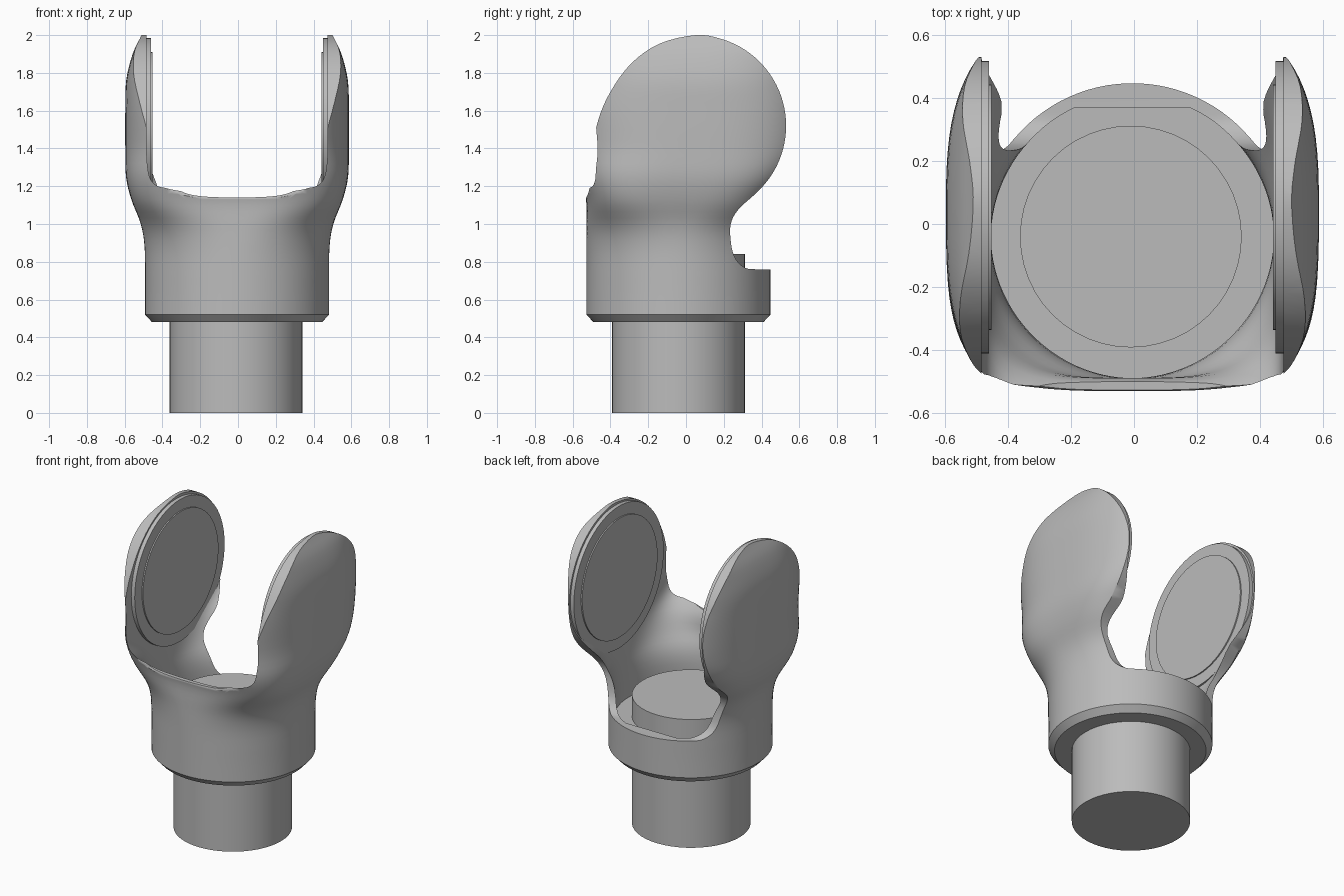
import bpy, bmesh, math
from mathutils import Vector

if "Cube" in bpy.data.objects:
    bpy.data.objects.remove(bpy.data.objects["Cube"])

CX, CY = -0.005, -0.04          # axis of the round base

grey = bpy.data.materials.new("plain_grey")
grey.use_nodes = True
grey.diffuse_color = (0.5, 0.5, 0.5, 1)
grey.node_tree.nodes["Principled BSDF"].inputs["Base Color"].default_value = (0.5, 0.5, 0.5, 1)


def make(name, bm):
    bmesh.ops.recalc_face_normals(bm, faces=bm.faces)
    mesh = bpy.data.meshes.new(name)
    bm.to_mesh(mesh)
    bm.free()
    mesh.materials.append(grey)
    obj = bpy.data.objects.new(name, mesh)
    bpy.context.collection.objects.link(obj)
    return obj


def smooth(rows, steps):
    """Catmull-Rom curve through rows of any dimension."""
    pts = [Vector(r) for r in rows]
    out = []
    for i in range(len(pts) - 1):
        a, b, c, d = pts[max(i - 1, 0)], pts[i], pts[i + 1], pts[min(i + 2, len(pts) - 1)]
        for k in range(steps):
            t = k / steps
            out.append(0.5 * (2 * b + (c - a) * t + (2 * a - 5 * b + 4 * c - d) * t ** 2
                              + (3 * b - a - 3 * c + d) * t ** 3))
    return out + [pts[-1]]


def loft(name, rows, segments=96, clip=None):
    """Superellipse sections: height, half width, centre y, half depth, exponent."""
    bm = bmesh.new()
    rings = []
    for z, w, yc, d, n in rows:
        ring = []
        for k in range(segments):
            a = 2 * math.pi * (k + 0.5) / segments
            c, s = math.cos(a), math.sin(a)
            x = CX + w * math.copysign(abs(c) ** (2 / n), c)
            y = yc + d * math.copysign(abs(s) ** (2 / n), s)
            if clip and z < 0.9:
                y = min(y, clip)
            ring.append(bm.verts.new((x, y, z)))
        rings.append(ring)
    for low, high in zip(rings, rings[1:]):
        for k in range(segments):
            j = (k + 1) % segments
            bm.faces.new((low[k], low[j], high[j], high[k]))
    bm.faces.new(rings[0])
    bm.faces.new(rings[-1])
    return make(name, bm)


def prism(name, points, axis):
    """Extrude a profile right through the model along x or y."""
    bm = bmesh.new()
    place = (lambda p, e: (e, p[0], p[1])) if axis == "x" else (lambda p, e: (p[0] + CX, e, p[1]))
    a = [bm.verts.new(place(p, -1)) for p in points]
    b = [bm.verts.new(place(p, 1)) for p in points]
    bm.faces.new(a)
    bm.faces.new(b)
    for k in range(len(points)):
        j = (k + 1) % len(points)
        bm.faces.new((a[k], a[j], b[j], b[k]))
    return make(name, bm)


def cut(obj, tool, operation):
    mod = obj.modifiers.new(operation, "BOOLEAN")
    mod.object, mod.operation, mod.solver = tool, operation, "EXACT"
    bpy.context.view_layer.objects.active = obj
    bpy.ops.object.modifier_apply(modifier=mod.name)
    bpy.data.objects.remove(tool)


def shade(obj, degrees=35):
    bpy.ops.object.select_all(action="DESELECT")
    obj.select_set(True)
    bpy.context.view_layer.objects.active = obj
    bpy.ops.object.shade_smooth_by_angle(angle=math.radians(degrees))


def cylinder(name, radius, start, end, segments=48):
    start, end = Vector(start), Vector(end)
    axis = end - start
    bm = bmesh.new()
    bmesh.ops.create_cone(bm, cap_ends=True, segments=segments, radius1=radius,
                          radius2=radius, depth=axis.length)
    bm.transform(axis.to_track_quat("Z", "Y").to_matrix().to_4x4())
    bmesh.ops.translate(bm, verts=bm.verts, vec=(start + end) / 2)
    obj = make(name, bm)
    shade(obj)
    return obj


# Forked cup: round at the base, swelling into two domed ears
outer = [(0.48, 0.45, CY, 0.45, 2)] + smooth([
    (0.52, 0.487, CY, 0.487, 2), (0.7, 0.487, CY, 0.487, 2), (0.88, 0.49, CY, 0.487, 2.05),
    (1.0, 0.51, CY, 0.487, 2.4), (1.13, 0.56, -0.03, 0.5, 3.4), (1.25, 0.588, 0, 0.57, 3.4),
    (1.4, 0.592, 0.03, 0.64, 3), (1.6, 0.592, 0.03, 0.66, 3), (1.76, 0.587, 0.03, 0.66, 3),
    (1.9, 0.553, 0.03, 0.7, 3.2), (2.0, 0.506, 0.03, 0.8, 4), (2.06, 0.485, 0.03, 0.8, 4)], 4)
cup = loft("forked_cup", outer)

# Side outline: ear discs, waist and low back rim
arc = [(0.05 + 0.48 * math.cos(a), 1.52 + 0.48 * math.sin(a))
       for a in (math.radians(90 - 15 * k) for k in range(10))]
outline = smooth([(-0.55, 1.1), (-0.51, 1.19), (-0.495, 1.38), (-0.465, 1.55), (-0.4, 1.7),
                  (-0.29, 1.85), (-0.14, 1.955)] + arc +
                 [(0.28, 1.08), (0.237, 1.0), (0.238, 0.9), (0.26, 0.82), (0.31, 0.77),
                  (0.38, 0.76), (0.6, 0.76)], 4)
cut(cup, prism("side_outline", [(-0.7, 0.4), (-0.7, 1.1)] + outline + [(0.6, 0.4)], "x"), "INTERSECT")

# Hollow inside, widening from the round well to the gap between the ears
inner = smooth([(0.7, 0.45, CY, 0.45, 2), (0.88, 0.45, CY, 0.45, 2), (1.0, 0.462, CY, 0.455, 2.6),
                (1.14, 0.476, CY, 0.46, 4.5), (1.3, 0.478, CY, 0.6, 8), (1.5, 0.48, 0, 0.8, 10),
                (2.2, 0.48, 0, 0.8, 10)], 4)
cut(cup, loft("hollow", inner, clip=0.37), "DIFFERENCE")

# U-shaped dip across the front wall
half = [(0.2, 1.148), (0.3, 1.175), (0.375, 1.225), (0.425, 1.3), (0.45, 1.4), (0.465, 1.55), (0.475, 2.2)]
dip = smooth([(-x, z) for x, z in reversed(half)] + [(0, 1.14)] + half, 4)
cut(cup, prism("front_dip", dip, "y"), "DIFFERENCE")
shade(cup, 40)

# Shank that plugs up into the cup
cylinder("shank", 0.352, (CX - 0.005, CY, 0), (CX - 0.005, CY, 0.84))

# Stepped pads on the inner face of each ear
for side, name in ((1, "left"), (-1, "right")):
    for part, radius, reach in (("pad", 0.465, 0.455), ("pad_centre", 0.39, 0.447)):
        cylinder(f"{name}_{part}", radius, (CX + side * 0.492, 0.053, 1.52),
                 (CX + side * reach, 0.053, 1.52), 64)
